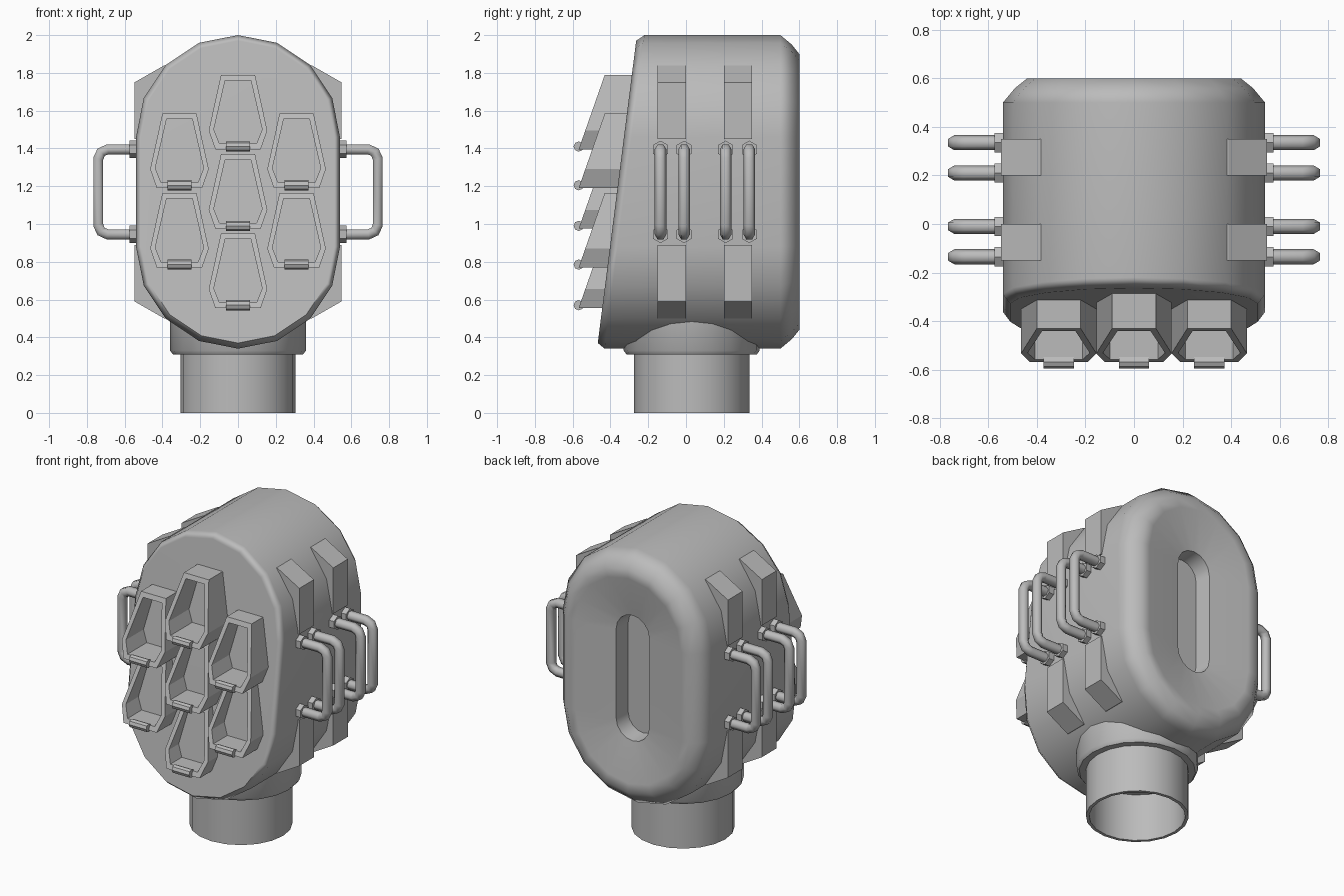
import bpy, bmesh, math
from mathutils import Matrix, Vector

if "Cube" in bpy.data.objects:
    bpy.data.objects.remove(bpy.data.objects["Cube"], do_unlink=True)

GREY = (0.5, 0.5, 0.5, 1)
metal = bpy.data.materials.new("plain grey")
metal.use_nodes = True
metal.diffuse_color = GREY
metal.node_tree.nodes["Principled BSDF"].inputs["Base Color"].default_value = GREY


def finish(name, bm, angle=None):
    """Turn a bmesh into a named object, smooth below the given angle."""
    bmesh.ops.recalc_face_normals(bm, faces=bm.faces)
    mesh = bpy.data.meshes.new(name)
    bm.to_mesh(mesh)
    bm.free()
    mesh.materials.append(metal)
    obj = bpy.data.objects.new(name, mesh)
    bpy.context.collection.objects.link(obj)
    if angle:
        bpy.ops.object.select_all(action="DESELECT")
        obj.select_set(True)
        bpy.context.view_layer.objects.active = obj
        bpy.ops.object.shade_smooth_by_angle(angle=math.radians(angle))
    return obj


def loft(name, loops, angle=None, cap_start=False, cap_end=False, closed=False):
    """Skin a series of closed loops that all have the same point count."""
    bm = bmesh.new()
    rings = [[bm.verts.new(p) for p in loop] for loop in loops]
    pairs = list(zip(rings, rings[1:]))
    if closed:
        pairs.append((rings[-1], rings[0]))
    for a, b in pairs:
        for i in range(len(a)):
            j = (i + 1) % len(a)
            bm.faces.new((a[i], a[j], b[j], b[i]))
    if cap_start:
        bm.faces.new(rings[0])
    if cap_end:
        bm.faces.new(rings[-1])
    return finish(name, bm, angle)


def rod(name, centre, axis, radius, length, sides):
    """Flat-sided cylinder along an axis."""
    bm = bmesh.new()
    turn = Vector(axis).to_track_quat("Z", "Y").to_matrix().to_4x4()
    bmesh.ops.create_cone(bm, cap_ends=True, segments=sides, radius1=radius,
                          radius2=radius, depth=length,
                          matrix=Matrix.Translation(centre) @ turn)
    return finish(name, bm)


# Body: a stadium outline with a leaning front and a dished, slotted back
LOW, HIGH, RADIUS = 0.88, 1.46, 0.54


def front_y(z):
    return -0.26 - (2 - z) * 0.127


def stadium(inset, y, leaning=False):
    r = RADIUS - inset
    pts = []
    for centre, start in ((HIGH, 0), (LOW, math.pi)):
        for k in range(9):
            a = start + math.pi * k / 8
            z = centre + r * math.sin(a)
            pts.append((r * math.cos(a), y + (front_y(z) if leaning else 0), z))
    return pts


body = loft("body", [
    stadium(0.03, 0, True), stadium(0, 0.04, True),
    stadium(0, 0.5), stadium(0.05, 0.56), stadium(0.1, 0.6),
    stadium(0.16, 0.598), stadium(0.42, 0.55), stadium(0.43, 0.44),
], 55, cap_start=True, cap_end=True)
body.modifiers.new("even_shading", "WEIGHTED_NORMAL").keep_sharp = True


# Neck: an open pipe below a wider collar
def circle(r, z, n=20):
    return [(r * math.cos(math.tau * k / n), 0.03 + r * math.sin(math.tau * k / n), z)
            for k in range(n)]


loft("neck_pipe", [circle(0.305, 0.5), circle(0.305, 0), circle(0.285, 0),
                   circle(0.285, 0.5)], 40, closed=True)
loft("neck_collar", [circle(0.3, 0.31), circle(0.345, 0.31), circle(0.36, 0.33),
                     circle(0.36, 0.6)], 50, cap_start=True, cap_end=True)

# Seven hooded cells with open, slanted mouths, each with a hinge pin
HALF = [(0.09, 0.2), (0.155, -0.095), (0.12, -0.195)]
INNER = [(0.068, 0.17), (0.128, -0.09), (0.098, -0.165)]


def cell_loop(half, cx, cz, y=None):
    outline = half + [(-x, z) for x, z in reversed(half)]
    return [(cx + x, -0.5 - (0.2 - z - 0.2) * 0.35 if y is None else y, cz + z)
            for x, z in outline]


cells = [(0, z) for z in (1.59, 1.17, 0.75)]
cells += [(x, z) for x in (-0.31, 0.31) for z in (1.385, 0.965)]
for cx, cz in cells:
    back = front_y(cz) + 0.06
    loft("cell_hood", [cell_loop(HALF, cx, cz, back), cell_loop(HALF, cx, cz),
                       cell_loop(INNER, cx, cz), cell_loop(INNER, cx, cz, back)])
    rod("hinge_pin", (cx, -0.568, cz - 0.18), (1, 0, 0), 0.027, 0.125, 8)

# Side fittings, repeated on both sides
MID = (LOW + HIGH) / 2
for s in (-1, 1):
    # Blocks with sloping ends above and below the handles
    profile = [(0.35, 0.28), (0.548, 0.28), (0.548, 0.58), (0.39, 0.67), (0.35, 0.67)]
    for y in (-0.15, 0.2):
        for up in (-1, 1):
            loft("side_block", [[(s * x, yy, MID + up * z) for x, z in profile]
                                for yy in (y, y + 0.15)], cap_start=True, cap_end=True)
    # Bent tube handles on hexagonal mounts
    path = [(0.5, 0.225), (0.69, 0.225), (0.725, 0.21), (0.74, 0.175)]
    path += [(x, -z) for x, z in reversed(path)]
    for y in (-0.135, -0.01, 0.21, 0.335):
        curve = bpy.data.curves.new("handle", "CURVE")
        curve.dimensions = "3D"
        curve.bevel_depth = 0.031
        curve.bevel_resolution = 1
        spline = curve.splines.new("POLY")
        spline.points.add(len(path) - 1)
        for point, (x, z) in zip(spline.points, path):
            point.co = (s * x, y, MID + z, 1)
        spline.use_smooth = True
        curve.materials.append(metal)
        bpy.context.collection.objects.link(bpy.data.objects.new("handle", curve))
        for z in (-0.225, 0.225):
            rod("handle_mount", (s * 0.54, y, MID + z), (s, 0, 0), 0.046, 0.07, 6)
